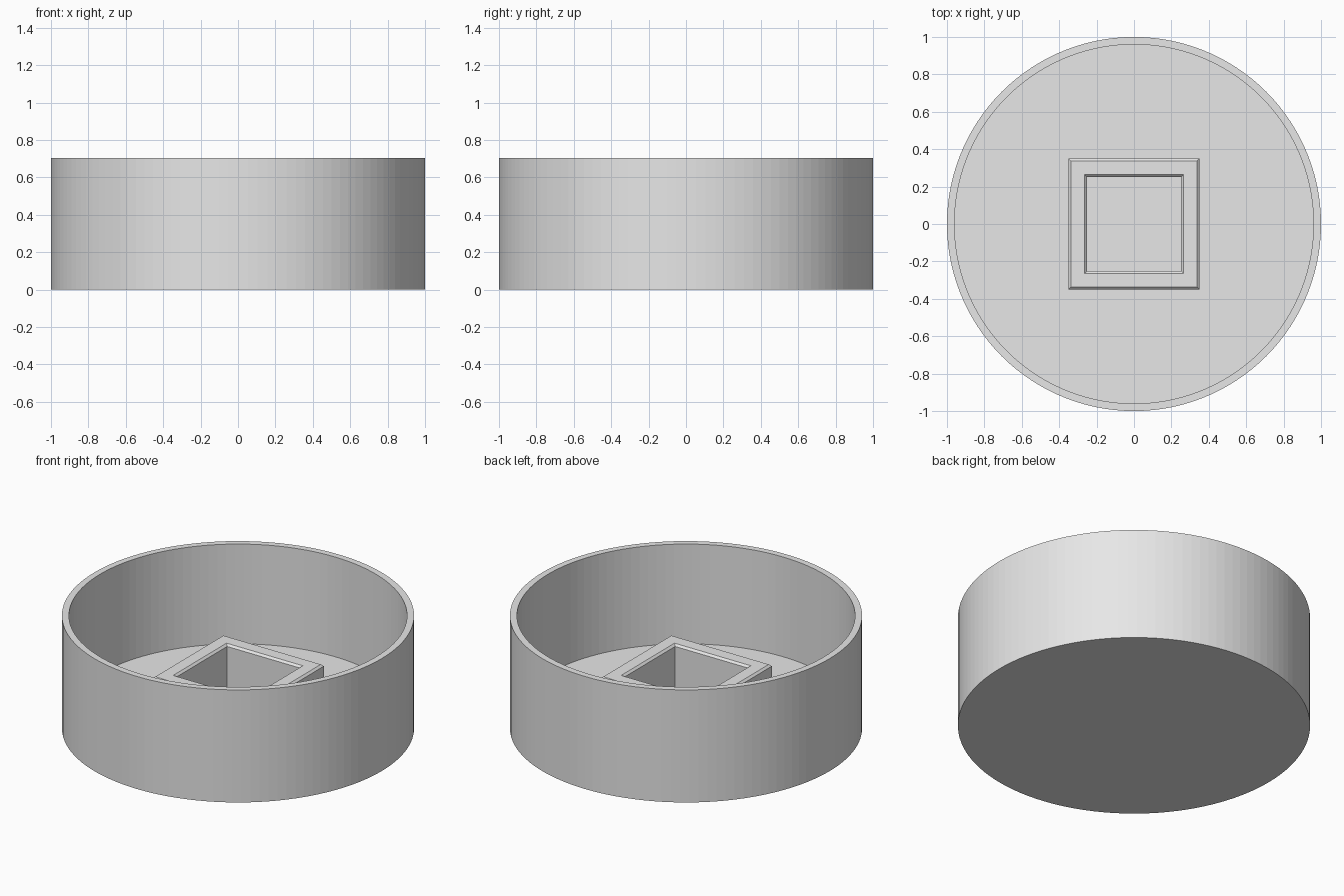
import bpy, bmesh
from math import cos, sin, tau, pi

cube = bpy.data.objects.get("Cube")
if cube:
    bpy.data.objects.remove(cube, do_unlink=True)

grey = bpy.data.materials.new("plain grey")
grey.use_nodes = True
colour = (0.8, 0.8, 0.8, 1)
grey.diffuse_color = colour
grey.node_tree.nodes["Principled BSDF"].inputs["Base Color"].default_value = colour

FLOOR = 0.08


def lathe(name, profile, sides, turn=0.0, cap=False, closed=False):
    """Sweep a (radius, height) profile around z, optionally capping or closing it."""
    bm = bmesh.new()
    rings = [[bm.verts.new((r * cos(turn + tau * i / sides),
                            r * sin(turn + tau * i / sides), z))
              for i in range(sides)] for r, z in profile]
    pairs = list(zip(rings, rings[1:]))
    if closed:
        pairs.append((rings[-1], rings[0]))
    for a, b in pairs:
        for i in range(sides):
            j = (i + 1) % sides
            bm.faces.new((a[i], a[j], b[j], b[i]))
    if cap:
        bm.faces.new(rings[0])
        bm.faces.new(rings[-1])
    bmesh.ops.recalc_face_normals(bm, faces=bm.faces)
    mesh = bpy.data.meshes.new(name)
    bm.to_mesh(mesh)
    bm.free()
    mesh.materials.append(grey)
    obj = bpy.data.objects.new(name, mesh)
    bpy.context.collection.objects.link(obj)
    return obj


# Round open cup: outer wall, rim, inner wall and floor
lathe("round_cup", [(1, 0), (1, 0.705), (0.96, 0.705), (0.96, FLOOR)], 120, cap=True)

# Square socket on the floor, with chamfered outer and inner top edges
top, chamfer, outer, inner = 0.36, 0.0125, 0.35, 0.252
section = [(outer, FLOOR - 0.02), (outer, top - chamfer), (outer - chamfer, top),
           (inner + chamfer, top), (inner, top - chamfer), (inner, FLOOR - 0.02)]
lathe("square_socket", [(half * 2 ** 0.5, z) for half, z in section], 4,
      turn=pi / 4, closed=True)
